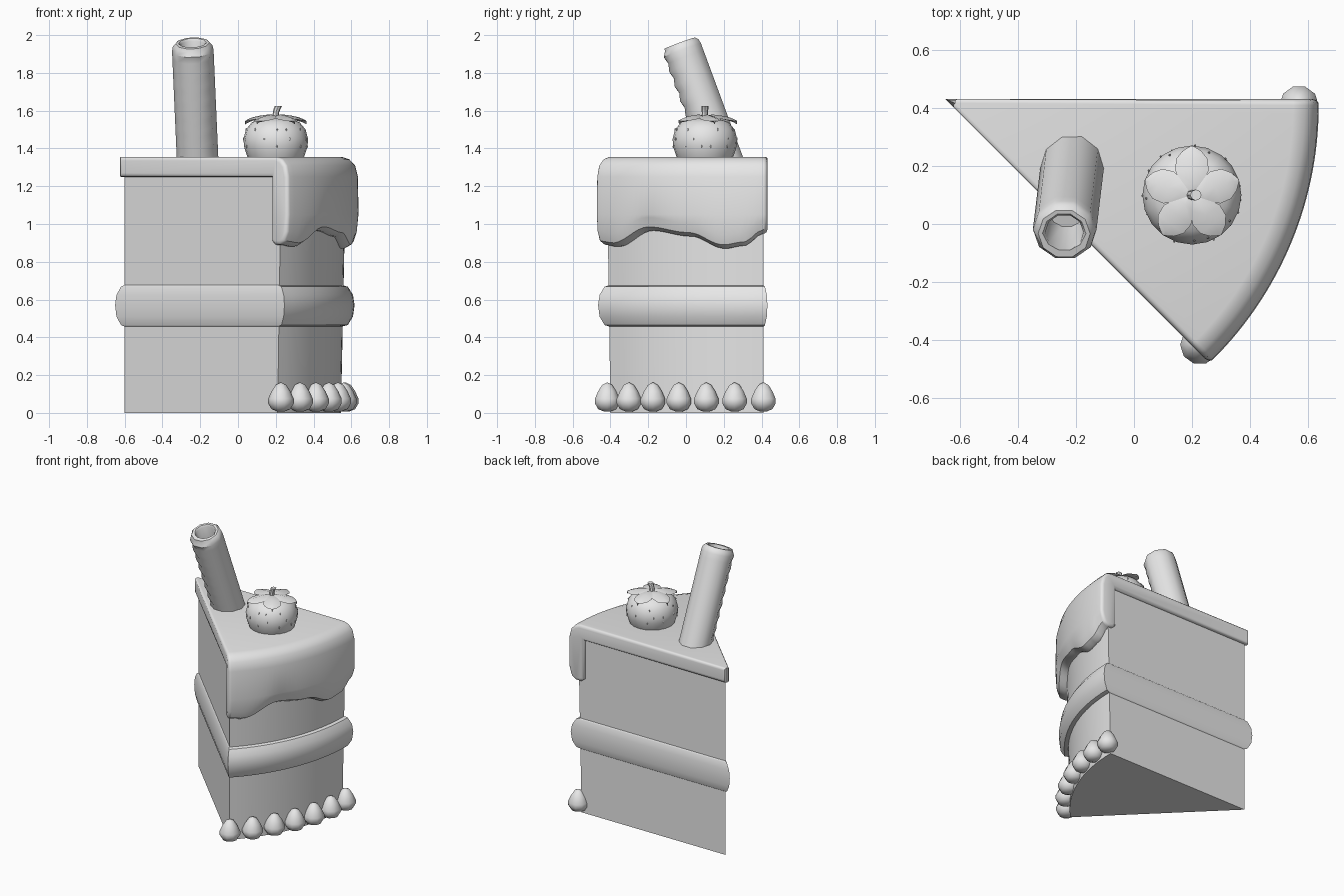
import bpy, bmesh, math, random
from mathutils import Vector, Matrix

cube = bpy.data.objects.get("Cube")
if cube:
    bpy.data.objects.remove(cube)

grey = bpy.data.materials.new("plain_grey")
grey.use_nodes = True
grey.diffuse_color = (0.8, 0.8, 0.8, 1)
grey.node_tree.nodes["Principled BSDF"].inputs["Base Color"].default_value = (0.8, 0.8, 0.8, 1)

TIP = Vector((-0.6, 0.41, 0))
SPAN = math.radians(45)
BISECTOR = Vector((math.cos(SPAN / 2), -math.sin(SPAN / 2), 0))


def loft(name, rings, matrix=Matrix(), angle=40):
    """Skin a list of closed rings and cap both ends."""
    bm = bmesh.new()
    loops = [[bm.verts.new(matrix @ Vector(p)) for p in ring] for ring in rings]
    n = len(loops[0])
    for a, b in zip(loops, loops[1:]):
        for i in range(n):
            j = (i + 1) % n
            bm.faces.new((a[i], a[j], b[j], b[i]))
    bm.faces.new(loops[0][::-1])
    bm.faces.new(loops[-1])
    bmesh.ops.remove_doubles(bm, verts=bm.verts, dist=0.0004)
    bmesh.ops.recalc_face_normals(bm, faces=bm.faces)
    mesh = bpy.data.meshes.new(name)
    bm.to_mesh(mesh)
    bm.free()
    obj = bpy.data.objects.new(name, mesh)
    bpy.context.collection.objects.link(obj)
    mesh.materials.append(grey)
    bpy.ops.object.select_all(action='DESELECT')
    obj.select_set(True)
    bpy.context.view_layer.objects.active = obj
    bpy.ops.object.shade_smooth_by_angle(angle=math.radians(angle))
    return obj


def lathe(name, profile, sides, matrix=Matrix(), ripple=0):
    """Turn (radius, height) points around z, optionally rippled on the front."""
    rings = []
    for k, (r, z) in enumerate(profile):
        ring = []
        for i in range(sides):
            a = math.tau * i / sides
            rr = r - ripple * (k % 2) * max(0, -math.sin(a))
            ring.append((rr * math.cos(a), rr * math.sin(a), z))
        rings.append(ring)
    return loft(name, rings, matrix)


def outline(z, offset, radius, steps=16):
    """Slice-shaped ring, pushed outwards by offset."""
    apex = TIP - BISECTOR * offset / math.sin(SPAN / 2)
    reach = radius + offset / math.sin(SPAN / 2)
    ring = [apex + Vector((0, 0, z))]
    for i in range(steps + 1):
        a = -SPAN * (1 - i / steps)
        ring.append(apex + Vector((reach * math.cos(a), reach * math.sin(a), z)))
    return ring


# Sponge and filling band
loft("cake_sponge", [outline(0, 0, 1.145), outline(1.3, 0, 1.172)])
loft("cream_filling", [outline(z, o, r) for z, o, r in (
    (0.457, 0, 1.15), (0.465, 0.008, 1.18), (0.51, 0.018, 1.205), (0.57, 0.021, 1.213),
    (0.625, 0.018, 1.205), (0.668, 0.008, 1.18), (0.677, 0, 1.15))])

# Icing with a wavy drip over the curved side
WAVE = [(-45, 0.89), (-41, 0.88), (-30, 0.965), (-19, 0.935), (-10, 0.87), (-5, 0.885), (0, 0.95)]


def drip_height(deg):
    for (a, u), (b, v) in zip(WAVE, WAVE[1:]):
        if deg <= b:
            t = (deg - a) / (b - a)
            return u + (v - u) * (1 - math.cos(math.pi * t)) / 2
    return WAVE[-1][1]


def icing_ring(deg, shift, inset):
    w = drip_height(deg)
    pts = [Vector(p) for p in (
        (-0.02, 1.355), (1.15, 1.355), (1.19, 1.342), (1.22, 1.31), (1.235, 1.25), (1.238, 1.05),
        (1.232, w + 0.07), (1.215, w + 0.02), (1.18, w), (1.14, w), (1.115, w + 0.02),
        (1.115, 1.25), (-0.02, 1.25))]
    a = math.radians(deg)
    out = Vector((math.cos(a), math.sin(a), 0))
    side = Vector((-math.sin(a), math.cos(a), 0))
    ring = []
    for i, p in enumerate(pts):
        d1 = (p - pts[i - 1]).normalized()
        d2 = (pts[(i + 1) % len(pts)] - p).normalized()
        n1, n2 = Vector((d1.y, -d1.x)), Vector((d2.y, -d2.x))
        q = p + (n1 + n2) / (1 + n1.dot(n2)) * inset
        along = out * q.x if p.x > 0 else BISECTOR * q.x
        ring.append(TIP + along + side * shift + Vector((0, 0, q.y)))
    return ring


EDGE = [(0.021, 0.02), (0.017, 0.008), (0.009, 0.001)]
rings = [icing_ring(0, s, i) for s, i in EDGE]
rings += [icing_ring(-45 * k / 30, 0, 0) for k in range(31)]
rings += [icing_ring(-45, -s, i) for s, i in reversed(EDGE)]
loft("icing", rings)

# Row of piped cream drops along the curved base
DROP = [(0.02, 0.008), (0.05, 0.02), (0.068, 0.05), (0.068, 0.075), (0.05, 0.115), (0.028, 0.148), (0.004, 0.16)]
for k in range(7):
    a = -SPAN * k / 6
    spot = TIP + Vector((math.cos(a), math.sin(a), 0)) * 1.17
    lathe(f"cream_drop_{k + 1}", DROP, 10, Matrix.Translation(spot))

# Hollow rolled wafer leaning forwards
base, top = Vector((-0.212, 0.21, 1.3)), Vector((-0.241, -0.033, 1.957))
length = (top - base).length
lean = Matrix.Translation(base) @ Vector((0, 0, 1)).rotation_difference(top - base).to_matrix().to_4x4()
tube = [(0.11, (length - 0.04) * k / 16) for k in range(17)]
tube += [(0.105, length - 0.015), (0.09, length), (0.075, length), (0.066, length - 0.012), (0.062, length - 0.2)]
lathe("wafer_roll", tube, 10, lean, ripple=0.012)

# Berry with seeds, leaves and stem
BERRY = Vector((0.2, 0.1, 0))
SKIN = [(0.13, 1.32), (0.152, 1.36), (0.168, 1.41), (0.171, 1.45), (0.158, 1.5), (0.125, 1.54), (0.065, 1.56), (0.003, 1.562)]
lathe("berry", SKIN, 20, Matrix.Translation(BERRY))

random.seed(4)
for k in range(24):
    a = math.tau * (k * 0.382 + random.uniform(-0.03, 0.03))
    r, z = SKIN[2 + k % 3]
    spot = BERRY + Vector((r * math.cos(a), r * math.sin(a), z))
    lathe(f"berry_seed_{k + 1}", [(0.001, -0.008), (0.004, 0), (0.001, 0.008)], 6, Matrix.Translation(spot))

LEAF = [(0.005, 0.012, 1.572), (0.04, 0.036, 1.58), (0.085, 0.058, 1.574),
        (0.125, 0.054, 1.566), (0.152, 0.033, 1.556), (0.17, 0.004, 1.546)]
for k in range(5):
    turn = Matrix.Translation(BERRY) @ Matrix.Rotation(math.radians(90 + 72 * k), 4, 'Z')
    loft(f"berry_leaf_{k + 1}", [
        [(d, -w, z - w * 0.3), (d, 0, z), (d, w, z - w * 0.3), (d, 0, z - 0.018)] for d, w, z in LEAF], turn)

stem_path = [(0.2, 1.555, 0.02), (0.2, 1.585, 0.016), (0.206, 1.608, 0.018), (0.214, 1.625, 0.019)]
loft("berry_stem", [
    [(x + r * math.cos(math.tau * i / 8), 0.1 + r * math.sin(math.tau * i / 8), z) for i in range(8)]
    for x, z, r in stem_path])
